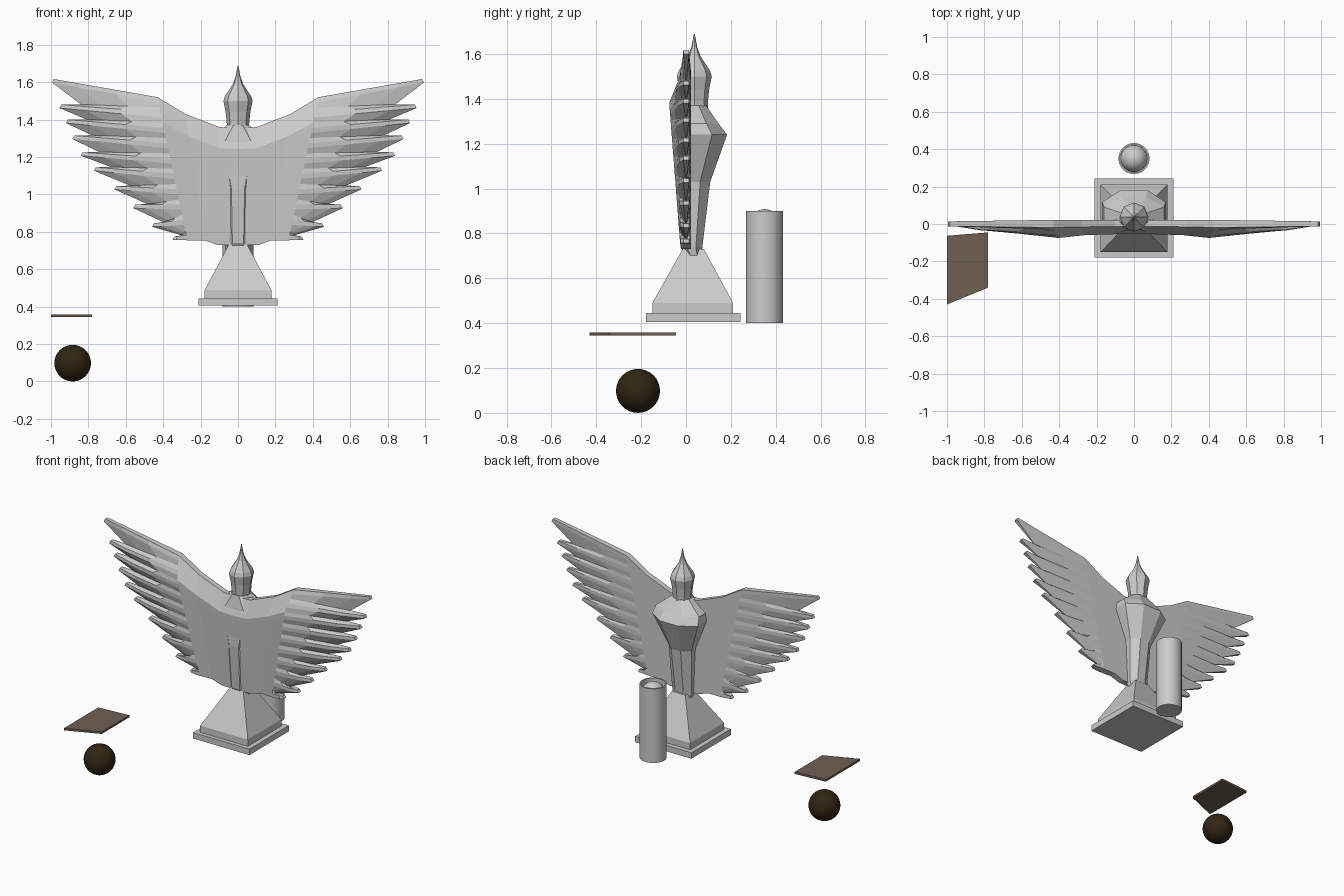
import bpy, bmesh, math
from mathutils import Vector

if "Cube" in bpy.data.objects:
    bpy.data.objects.remove(bpy.data.objects["Cube"], do_unlink=True)


def material(name, rgb):
    m = bpy.data.materials.new(name)
    m.use_nodes = True
    m.diffuse_color = (*rgb, 1)
    m.node_tree.nodes["Principled BSDF"].inputs["Base Color"].default_value = (*rgb, 1)
    return m


STONE = material("pale grey stone", (0.6, 0.6, 0.6))
BOARD = material("grey brown board", (0.16, 0.115, 0.085))
DARK = material("dark brown", (0.03, 0.019, 0.006))


def finish(name, bm, mat, smooth=False):
    bmesh.ops.recalc_face_normals(bm, faces=bm.faces)
    mesh = bpy.data.meshes.new(name)
    bm.to_mesh(mesh)
    bm.free()
    mesh.materials.append(mat)
    ob = bpy.data.objects.new(name, mesh)
    bpy.context.collection.objects.link(ob)
    if smooth:
        bpy.ops.object.select_all(action="DESELECT")
        ob.select_set(True)
        bpy.context.view_layer.objects.active = ob
        bpy.ops.object.shade_smooth_by_angle(angle=math.radians(35))
    return ob


def loft(name, rings, sides, mat=STONE, turn=0.5, flat=True, smooth=False):
    """Stack of regular rings, each (z, half width, y min, y max)."""
    bm = bmesh.new()
    fit = 1 / math.cos(math.pi / sides) if flat else 1
    loops = []
    for z, hx, y0, y1 in rings:
        loop = []
        for i in range(sides):
            a = 2 * math.pi * (i + turn) / sides
            loop.append(bm.verts.new((hx * fit * math.cos(a),
                                      (y0 + y1) / 2 + (y1 - y0) / 2 * fit * math.sin(a), z)))
        loops.append(loop)
    for a, b in zip(loops, loops[1:]):
        for i in range(sides):
            j = (i + 1) % sides
            bm.faces.new((a[i], a[j], b[j], b[i]))
    bm.faces.new(loops[0])
    bm.faces.new(loops[-1])
    return finish(name, bm, mat, smooth)


def round_rings(profile, y):
    return [(z, r, y - r, y + r) for z, r in profile]


def ball(name, centre, radius, mat):
    bm = bmesh.new()
    bmesh.ops.create_uvsphere(bm, u_segments=32, v_segments=16, radius=radius)
    bmesh.ops.translate(bm, verts=bm.verts, vec=centre)
    return finish(name, bm, mat, True)


# Stepped plinth with tapered pedestal
loft("pedestal", [(0.405, 0.21, -0.178, 0.242), (0.445, 0.21, -0.178, 0.242),
                  (0.445, 0.178, -0.15, 0.21), (0.49, 0.178, -0.15, 0.21),
                  (0.73, 0.05, -0.015, 0.08)], 4)

# Bird body with projecting breast
loft("body", [(0.70, 0.065, 0.0, 0.07), (0.74, 0.072, -0.025, 0.073),
              (1.03, 0.085, -0.045, 0.108), (1.24, 0.17, -0.045, 0.183),
              (1.29, 0.16, -0.04, 0.145), (1.37, 0.06, -0.025, 0.09)], 8)

# Head and pointed beak
loft("head", round_rings([(1.35, 0.06), (1.38, 0.06), (1.44, 0.066), (1.50, 0.078),
                          (1.525, 0.07), (1.59, 0.028), (1.63, 0.013), (1.69, 0.002)],
                         0.037), 8, turn=0, flat=False)

# Wings: rows run from the spine out to each feather tip and notch
TIPS = [(0.995, 1.607), (0.955, 1.47), (0.92, 1.39), (0.885, 1.305), (0.84, 1.215),
        (0.77, 1.135), (0.66, 1.035), (0.56, 0.935), (0.46, 0.835), (0.35, 0.765)]
# Inner columns: top point, bottom point, front depth
COLUMNS = [((0, 1.355), (0, 0.73), 0.055), ((0.10, 1.36), (0.11, 0.73), 0.055),
           ((0.28, 1.43), (0.18, 0.755), 0.06), ((0.43, 1.52), (0.27, 0.755), 0.075)]


def outline():
    """Outer end of each row, with True where it is a notch."""
    points = []
    for k, (x, z) in enumerate(TIPS):
        if k:
            points.append((Vector((x - (0.12 - 0.006 * k), z + 0.012)), True))
        points.append((Vector((x - 0.01, z + 0.01)), False))
        points.append((Vector((x, z - 0.008)), False))
    return points


def bulge(t):
    """Front swell of the wing from leading edge to trailing edge."""
    return 0.25 + 0.75 * t / 0.18 if t < 0.18 else 1 - 0.65 * (t - 0.18) / 0.82


ends = outline()
bm = bmesh.new()
rows = []
for i, (end, notch) in enumerate(ends):
    t = i / (len(ends) - 1)
    pts = [(Vector(a).lerp(Vector(b), t), -d * bulge(t), 0.022) for a, b, d in COLUMNS]
    root, depth = pts[-1][0], pts[-1][1]
    for s in (0.4, 0.75, 1):
        if notch:
            front, back = depth * (1 - s) - 0.002 * s, 0.022 * (1 - s) + 0.003 * s
        else:
            front, back = depth * (1 - s) - 0.012 * s, 0.022 - 0.008 * s
            if 0 < s < 1 and t > 0.1:
                front -= 0.012 * s
        pts.append((root.lerp(end, s), front, back))
    fronts = [bm.verts.new((p.x, f, p.y)) for p, f, b in pts]
    backs = [bm.verts.new((p.x, b, p.y)) for p, f, b in pts]
    rows.append(fronts + backs[::-1])
for a, b in zip(rows, rows[1:]):
    for i in range(len(a) - 1):
        bm.faces.new((a[i], a[i + 1], b[i + 1], b[i]))
for row in (rows[0], rows[-1]):
    n = len(row)
    for i in range(n // 2 - 1):
        bm.faces.new((row[i], row[i + 1], row[n - 2 - i], row[n - 1 - i]))
wings = finish("wings", bm, STONE)
wings.modifiers.new("mirror", "MIRROR").use_axis[0] = True

# Cup-topped post holding a ball
loft("post", round_rings([(0.4, 0.083), (0.9, 0.083), (0.9, 0.075), (0.8, 0.075)], 0.35),
     32, flat=False, smooth=True)
ball("post_ball", (0, 0.35, 0.836), 0.072, STONE)

# Loose ball and the slanted board above it
ball("dark_ball", (-0.884, -0.214, 0.098), 0.098, DARK)
bm = bmesh.new()
base = bm.faces.new([bm.verts.new((x, y, 0.345)) for x, y in
                     ((-1, -0.43), (-0.78, -0.34), (-0.78, -0.045), (-1, -0.063))])
top = bmesh.ops.extrude_face_region(bm, geom=[base])["geom"]
bmesh.ops.translate(bm, vec=(0, 0, 0.014),
                    verts=[v for v in top if isinstance(v, bmesh.types.BMVert)])
if not base.is_valid or len(bm.faces) < 6:
    bmesh.ops.holes_fill(bm, edges=bm.edges)
finish("board", bm, BOARD)
